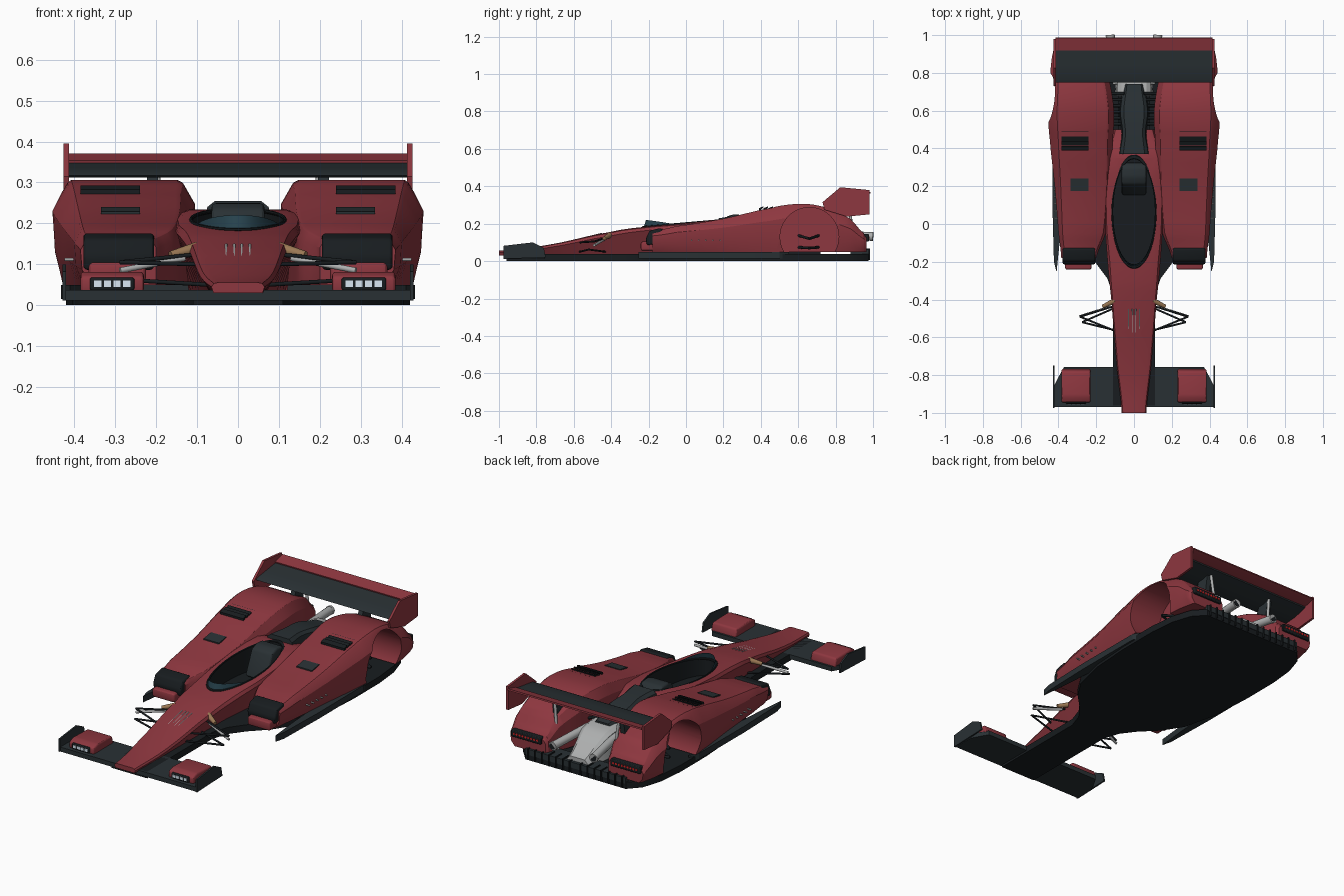
import bpy, bmesh, math
from mathutils import Vector

if "Cube" in bpy.data.objects:
    bpy.data.objects.remove(bpy.data.objects["Cube"])

def mat(name, r, g, b):
    m = bpy.data.materials.new(name)
    m.diffuse_color = (r, g, b, 1)
    m.use_nodes = True
    m.node_tree.nodes["Principled BSDF"].inputs["Base Color"].default_value = m.diffuse_color
    return m

RED = mat("red_paint", .27, .038, .05)
DARK = mat("dark_carbon", .022, .03, .034)
BLACK = mat("black", .009, .012, .014)
GLASS = mat("teal_glass", .02, .055, .075)
METAL = mat("metal", .42, .43, .43)
WHITE = mat("lamp_white", .7, .8, .9)
LAMP = mat("lamp_red", .7, .02, .02)
TAN = mat("tan", .33, .19, .09)

def finish(bm, name, material, mirror=False):
    """Turn a bmesh into an object, optionally with its copy across x = 0."""
    bmesh.ops.recalc_face_normals(bm, faces=bm.faces)
    if mirror:
        g = bmesh.ops.duplicate(bm, geom=bm.verts[:] + bm.edges[:] + bm.faces[:])["geom"]
        for v in (e for e in g if isinstance(e, bmesh.types.BMVert)):
            v.co.x *= -1
        bmesh.ops.reverse_faces(bm, faces=[e for e in g if isinstance(e, bmesh.types.BMFace)])
    me = bpy.data.meshes.new(name)
    bm.to_mesh(me)
    bm.free()
    me.materials.append(material)
    ob = bpy.data.objects.new(name, me)
    bpy.context.collection.objects.link(ob)
    smooth(ob)
    return ob

def smooth(ob):
    bpy.ops.object.select_all(action='DESELECT')
    ob.select_set(True)
    bpy.context.view_layer.objects.active = ob
    bpy.ops.object.shade_smooth_by_angle(angle=math.radians(28))

def loft(name, sections, ring, material, mirror=False, steps=4):
    """Skin rings made from section parameters, eased between the given stations."""
    rows, n = [], len(sections)
    for i in range(n - 1):
        p = [sections[max(0, min(n - 1, i + k))] for k in (-1, 0, 1, 2)]
        for s in range(steps):
            t = s / steps
            rows.append([b + t * (c - b) if j == 0 else
                         .5 * (2*b + (c-a)*t + (2*a-5*b+4*c-d)*t*t + (3*b-a-3*c+d)*t**3)
                         for j, (a, b, c, d) in enumerate(zip(*p))])
    rows.append(sections[-1])
    bm = bmesh.new()
    rings = [[bm.verts.new(co) for co in ring(*r)] for r in rows]
    for a, b in zip(rings, rings[1:]):
        for k in range(len(a)):
            q = (k + 1) % len(a)
            bm.faces.new((a[k], a[q], b[q], b[k]))
    bm.faces.new(rings[0])
    bm.faces.new(rings[-1])
    return finish(bm, name, material, mirror)

def prism(name, pts, axis, lo, hi, material, mirror=False, bevel=0):
    """Extrude a profile: (y, z) points along x, or (x, y) points along z."""
    bm = bmesh.new()
    co = (lambda p, h: (h, *p)) if axis == 'x' else (lambda p, h: (*p, h))
    a = [bm.verts.new(co(p, lo)) for p in pts]
    b = [bm.verts.new(co(p, hi)) for p in pts]
    for k in range(len(a)):
        q = (k + 1) % len(a)
        bm.faces.new((a[k], a[q], b[q], b[k]))
    bm.faces.new(a)
    bm.faces.new(b)
    if bevel:
        bmesh.ops.bevel(bm, geom=bm.edges[:], offset=bevel, segments=3, profile=.5, affect='EDGES')
    return finish(bm, name, material, mirror)

def box(name, x, y, z, material, mirror=False, bevel=0):
    pts = [(x[0], y[0]), (x[1], y[0]), (x[1], y[1]), (x[0], y[1])]
    return prism(name, pts, 'z', z[0], z[1], material, mirror, bevel)

def rod(name, p, q, r, material, mirror=True, r2=None):
    p, q = Vector(p), Vector(q)
    bm = bmesh.new()
    bmesh.ops.create_cone(bm, cap_ends=True, segments=16, radius1=r, radius2=r2 or r, depth=(q - p).length)
    bm.transform((q - p).to_track_quat('Z', 'Y').to_matrix().to_4x4())
    bmesh.ops.translate(bm, verts=bm.verts, vec=(p + q) / 2)
    return finish(bm, name, material, mirror)

def cut(ob, cutter):
    m = ob.modifiers.new("cut", 'BOOLEAN')
    m.operation, m.object, m.solver = 'DIFFERENCE', cutter, 'EXACT'
    m.material_mode = 'TRANSFER'
    bpy.context.view_layer.objects.active = ob
    bpy.ops.object.modifier_apply(modifier=m.name)
    bpy.data.objects.remove(cutter)
    smooth(ob)

# central hull with long nose, and the oval cockpit cut from it
def top(y): return .203 + .087 * y
def hull_ring(y, wt, wm, wb, zt, zm, zb):
    half = [(wb, zb), (wm, zm), (wm * .4 + wt * .6, zt * .75 + zm * .25), (wt * .85, zt)]
    return [(x, y, z) for x, z in half] + [(-x, y, z) for x, z in reversed(half)]
hull = loft("hull", [(-1, .055, .065, .06, .056, .045, .03), (-.75, .082, .092, .062, .085, .07, .028),
    (-.4, .108, .12, .07, .157, .135, .033), (-.2, .12, .14, .075, top(-.2), .165, .035),
    (0, .14, .152, .095, top(0), .18, .035), (.35, .14, .15, .12, top(.35), .2, .035),
    (.5, .09, .11, .11, .19, .15, .035)], hull_ring, RED)
def oval(a, s=1): return (.115 * s * math.sin(a), .065 - .29 * s * math.cos(a))
N = 48
oval_pts = [oval(i * math.tau / N) for i in range(N)]
cut(hull, prism("cockpit_cutter", oval_pts, 'z', .09, .4, BLACK))

# cockpit rim and wrap-around screen
bm = bmesh.new()
loops = []
for x, y in oval_pts:
    a = math.atan2(x / .115, -(y - .065) / .29)
    ring = []
    for k in range(8):
        px, py = oval(a, 1 + .04 * math.cos(k * math.tau / 8))
        ring.append(bm.verts.new((px, py, top(y) + .005 * math.sin(k * math.tau / 8))))
    loops.append(ring)
for i in range(N):
    a, b = loops[i], loops[(i + 1) % N]
    for k in range(8):
        bm.faces.new((a[k], a[(k + 1) % 8], b[(k + 1) % 8], b[k]))
finish(bm, "cockpit_rim", BLACK)
bm = bmesh.new()
prev = None
for i in range(-16, 17):
    a = i / 16 * 1.1
    x, y = oval(a)
    h = .036 * (1 - (i / 16) ** 2) + .001
    cur = [bm.verts.new((x, y, top(y))), bm.verts.new((x * .97, y + .3 * h, top(y) + h))]
    if prev:
        bm.faces.new((prev[0], cur[0], cur[1], prev[1]))
    prev = cur
finish(bm, "windscreen", GLASS)

# headrest and seat back
prism("seat_back", [(.15, .1), (.22, .1), (.33, .22), (.3, .247), (.25, .25), (.21, .235)], 'x', -.065, .065,
      DARK, bevel=.012)

# engine cover, engine block and gearbox
def cover_ring(y, wt, wb, zt, zb):
    return [(wb, y, zb), (wt, y, zt - .015), (wt * .75, y, zt), (-wt * .75, y, zt), (-wt, y, zt - .015), (-wb, y, zb)]
loft("engine_cover", [(.37, .075, .085, .255, .19), (.48, .06, .07, .25, .15), (.6, .072, .08, .235, .15),
    (.74, .05, .06, .2, .15)], cover_ring, DARK)
box("engine_block", (-.085, .085), (.45, .72), (.035, .17), BLACK)
loft("gearbox", [(.68, .09, .1, .195, .05), (.8, .085, .095, .18, .05), (.88, .07, .085, .13, .05),
    (.96, .06, .075, .085, .05)], cover_ring, METAL)
for i in range(6):
    rod("engine_header", (.05, .53 + .032 * i, .2), (.13, .53 + .032 * i, .17), .008, BLACK)
rod("exhaust_pipe", (.09, .74, .15), (.125, .99, .132), .022, METAL)
rod("exhaust_tip", (.125, .985, .132), (.126, 1, .131), .024, METAL)
rod("exhaust_bore", (.126, .99, .131), (.126, 1.0005, .131), .018, BLACK)

# side pods with open rear wheel arches
def pod_ring(y, xi, xo, zt, c):
    w = xo - xi
    return [(xi, y, .05), (xi, y, zt - 1.2 * c), (xi + .6 * c, y, zt - .15 * c), (xi + .9 * c, y, zt),
            (xo - c, y, zt), (xo - .8 * c, y, zt - .15 * c), (xo, y, zt - 1.5 * c),
            (xo - .004, y, .05 + (zt - .05) * .33), (xo - .025, y, .05)]
pods = loft("side_pods", [(-.18, .2, .385, .162, .018), (-.05, .15, .4, .187, .022), (.2, .125, .42, .227, .032),
    (.45, .112, .446, .283, .045), (.58, .105, .455, .305, .048), (.68, .115, .452, .302, .048),
    (.78, .135, .445, .275, .045), (.88, .165, .435, .225, .035), (.95, .185, .42, .15, .02),
    (.965, .195, .41, .13, .016)], pod_ring, RED, True)
arch = [(.66 + .157 * math.cos(i * math.tau / 48), .13 + .157 * math.sin(i * math.tau / 48)) for i in range(48)]
cut(pods, prism("arch_cutter", arch, 'x', .25, .6, RED, True))
for y in (.59, .72):
    rod("rear_upper_arm", (.22, y, .14), (.36, .66, .12), .007, BLACK)
    rod("rear_lower_arm", (.22, y, .075), (.36, .66, .07), .007, BLACK)

# pod intakes with red lower lips, vents and louvres
prism("pod_intake", [(-.21, .085), (-.215, .12), (-.195, .163), (-.13, .178), (-.1, .1)], 'x', .205, .378,
      BLACK, True, .01)
box("intake_lip", (.225, .365), (-.242, -.13), (.055, .105), RED, True, .012)
for i in range(5):
    y = .39 + .025 * i
    prism("pod_louvre", [(y, .283), (y + .024, .293), (y + .024, .287), (y, .262)], 'x', .24, .385, BLACK, True)
prism("pod_vent", [(.175, .222), (.175, .229), (.24, .24), (.24, .22)], 'x', .24, .335, DARK, True)
for i in range(5):
    rod("pod_rivet", (.4, .03 + .038 * i, .112), (.424, .03 + .038 * i, .112), .004, METAL)

# flat floor, side blades and rear diffuser fins
edge = [(.11, -.96), (.11, -.38), (.14, -.29), (.2, -.21), (.29, -.12), (.36, -.01), (.405, .18), (.42, .42),
        (.42, .65), (.405, .8), (.37, .91), (.31, .975)]
prism("floor", edge + [(-x, y) for x, y in reversed(edge)], 'z', 0, .037, BLACK)
prism("side_blade", [(.41, -.255), (.424, -.2), (.432, .1), (.43, .5), (.4, .55), (.38, .1), (.392, -.08)], 'z',
      .015, .05, DARK, True)
box("diffuser", (-.31, .31), (.88, .978), (.03, .062), DARK)
for i in range(7):
    box("diffuser_fin", (.03 + .043 * i, .036 + .043 * i), (.93, .985), (.005, .068), BLACK, True)

# front wing, end plates and headlamp pods
wing = [(.42, -.97), (.42, -.85), (.405, -.82), (.37, -.757)]
prism("front_wing", wing + [(-x, y) for x, y in reversed(wing)], 'z', .012, .037, DARK)
prism("front_end_plate", [(-.975, .012), (-.975, .082), (-.82, .1), (-.76, .07), (-.75, .02)], 'x', .42, .429,
      DARK, True)
prism("headlamp_pod", [(-.945, .03), (-.945, .07), (-.91, .082), (-.78, .078), (-.765, .03)], 'x', .23, .385,
      RED, True, .01)
box("headlamp_panel", (.253, .362), (-.952, -.93), (.036, .068), BLACK, True, .006)
for i in range(4):
    x = .263 + .0235 * i
    box("headlamp", (x, x + .018), (-.955, -.94), (.045, .06), WHITE, True)

# front suspension
for y, z in ((-.57, .1), (-.43, .125)):
    rod("front_upper_arm", (.09, y, z), (.288, -.49, .105), .005, BLACK)
    rod("front_lower_arm", (.07, y, .05), (.275, -.5 - .02, .062), .005, BLACK)
rod("front_push_rod", (.13, -.44, .115), (.288, -.49, .085), .007, METAL)
rod("front_damper", (.1, -.405, .14), (.165, -.437, .122), .015, TAN, r2=.01)
for i in range(4):
    rod("nose_rivet", (.009 + .02 * (i // 2), -.45 - .2 * (i % 2), .1), (.009 + .02 * (i // 2), -.45, .148), .003, METAL)

# rear wing on struts, flap and end plates
prism("rear_wing", [(.748, .317), (.765, .326), (.84, .336), (.92, .347), (.92, .338), (.84, .317), (.77, .312)],
      'x', -.415, .415, DARK)
prism("rear_flap", [(.918, .354), (.985, .371), (.987, .363), (.95, .35), (.92, .346)], 'x', -.415, .415, RED)
prism("rear_end_plate", [(.73, .315), (.825, .395), (.98, .38), (.98, .25), (.86, .238), (.74, .275)], 'x', .413,
      .426, RED, True)
prism("wing_pylon", [(.77, .25), (.85, .2), (.87, .325), (.8, .32)], 'x', .195, .222, DARK, True)
rod("wing_strut", (.17, .89, .06), (.2, .875, .33), .008, METAL)

# tail lamps
box("tail_lamp_panel", (.215, .4), (.94, .978), (.105, .145), BLACK, True, .006)
for i in range(9):
    rod("tail_lamp", (.235 + .018 * i, .97, .126), (.235 + .018 * i, .981, .126), .006, LAMP)
